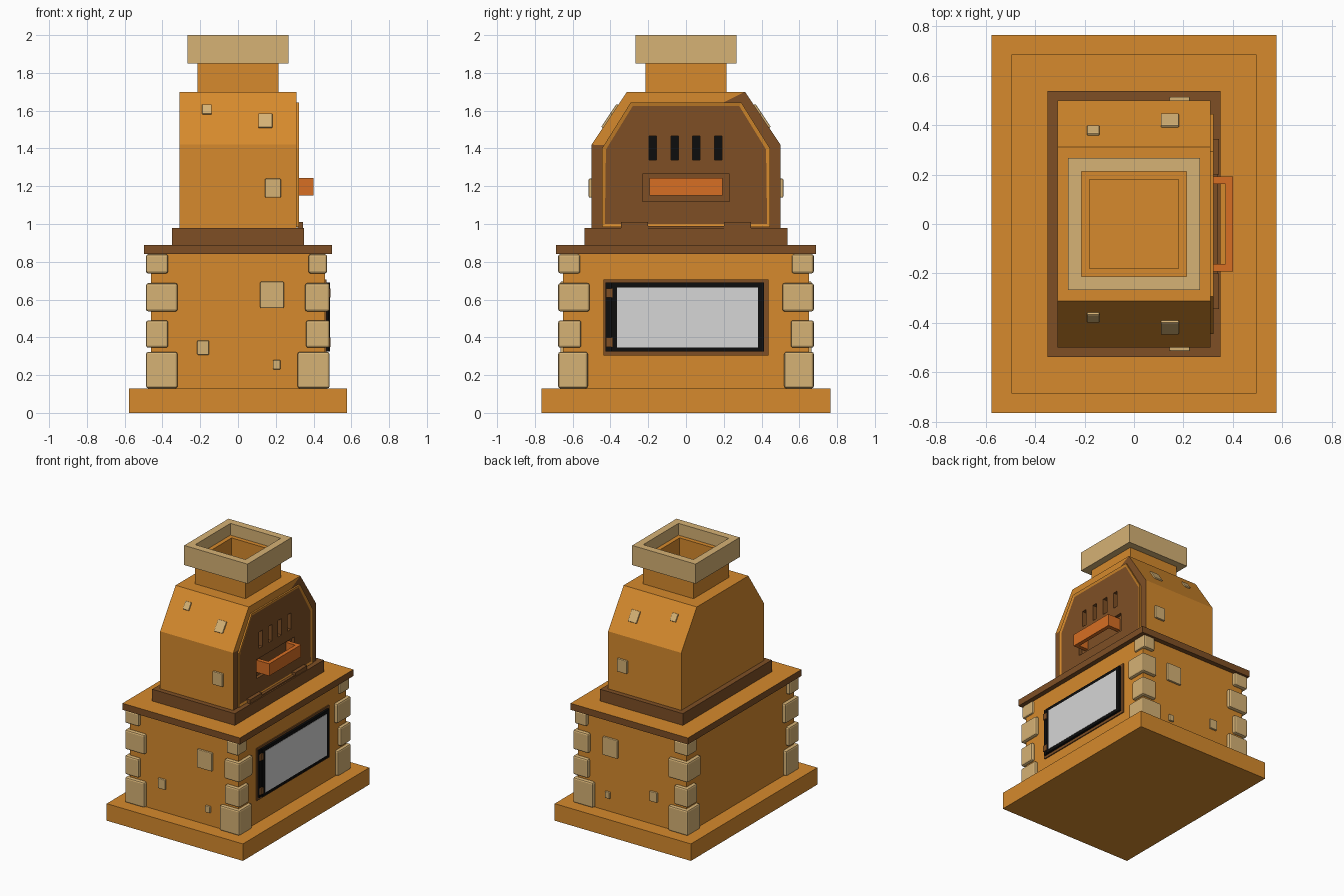
import bpy
import bmesh
import math
from mathutils import Matrix, Vector

cube = bpy.data.objects.get("Cube")
if cube:
    bpy.data.objects.remove(cube)


def material(name, r, g, b):
    m = bpy.data.materials.new(name)
    m.use_nodes = True
    m.diffuse_color = (r, g, b, 1)
    m.node_tree.nodes["Principled BSDF"].inputs["Base Color"].default_value = (r, g, b, 1)
    return m


ORANGE = material("orange clay", 0.67, 0.254, 0.026)
BROWN = material("brown trim", 0.209, 0.078, 0.0185)
CREAM = material("cream stone", 0.67, 0.445, 0.178)
COPPER = material("copper handle", 0.68, 0.156, 0.017)
GREY = material("grey glass", 0.67, 0.67, 0.67)
BLACK = material("black iron", 0.004, 0.004, 0.004)


def finish(name, bm, *mats):
    bmesh.ops.recalc_face_normals(bm, faces=bm.faces)
    mesh = bpy.data.meshes.new(name)
    bm.to_mesh(mesh)
    bm.free()
    for m in mats:
        mesh.materials.append(m)
    ob = bpy.data.objects.new(name, mesh)
    bpy.context.collection.objects.link(ob)
    return ob


def box(name, x, y, z, *mats, bevel=0, rule=None):
    """Box from (min, max) ranges, with optional bevel and face colour rule."""
    bm = bmesh.new()
    size = Vector((x[1] - x[0], y[1] - y[0], z[1] - z[0]))
    mid = Vector((x[0] + x[1], y[0] + y[1], z[0] + z[1])) / 2
    bmesh.ops.create_cube(bm, size=1, matrix=Matrix.Translation(mid) @ Matrix.Diagonal(size.to_4d()))
    if bevel:
        bmesh.ops.bevel(bm, geom=bm.edges[:], offset=bevel, segments=2, profile=0.5, affect='EDGES')
    bm.normal_update()
    if rule:
        for f in bm.faces:
            f.material_index = rule(f)
    return finish(name, bm, *mats)


def prism(name, profile, x0, x1, *mats):
    """Extrude a (y, z) profile along x."""
    bm = bmesh.new()
    face = bm.faces.new([bm.verts.new((x0, y, z)) for y, z in profile])
    ext = bmesh.ops.extrude_face_region(bm, geom=[face])
    verts = [v for v in ext["geom"] if isinstance(v, bmesh.types.BMVert)]
    bmesh.ops.translate(bm, verts=verts, vec=(x1 - x0, 0, 0))
    return finish(name, bm, *mats)


def tube(name, outer, inner, z0, z1, mat):
    """Hollow square tube."""
    bm = bmesh.new()
    rings = []
    for r, z in ((outer, z0), (outer, z1), (inner, z1), (inner, z0)):
        rings.append([bm.verts.new((sx * r, sy * r, z)) for sx, sy in ((-1, -1), (1, -1), (1, 1), (-1, 1))])
    for a, b in zip(rings, rings[1:] + rings[:1]):
        for i in range(4):
            j = (i + 1) % 4
            bm.faces.new((a[i], a[j], b[j], b[i]))
    return finish(name, bm, mat)


def sym(r):
    return (-r, r)


def arch(w, z0, shoulder, top_w, top):
    return [(-w, z0), (w, z0), (w, shoulder), (top_w, top), (-top_w, top), (-w, shoulder)]


# Base, lower body and ledges
box("base_slab", sym(0.577), sym(0.765), (0, 0.13), ORANGE)
box("lower_body", sym(0.46), sym(0.65), (0.13, 0.84), ORANGE)
box("ledge", sym(0.497), sym(0.687), (0.84, 0.89), BROWN, ORANGE,
    rule=lambda f: int(f.normal.z > 0.5))
box("oven_plinth", sym(0.35), sym(0.538), (0.89, 0.98), BROWN)

# Corner stones: z range, inner x on the left, inner x on the right, outer x, inner y
stones = [
    ((0.13, 0.323), 0.32, 0.315, 0.485, 0.52),
    ((0.345, 0.49), 0.37, 0.36, 0.485, 0.555),
    ((0.537, 0.687), 0.32, 0.355, 0.485, 0.51),
    ((0.738, 0.84), 0.37, 0.373, 0.472, 0.56),
]
for z, x_neg, x_pos, x_out, y_in in stones:
    for sy in (-1, 1):
        y = sorted((sy * y_in, sy * 0.677))
        box("corner_stone", (-0.487, -x_neg), y, z, CREAM, bevel=0.012)
        box("corner_stone", (x_pos, x_out), y, z, CREAM, bevel=0.012)

# Oven dome with framed door
dome = prism("oven_dome", arch(0.5, 0.98, 1.42, 0.312, 1.70), -0.31, 0.31, ORANGE, BROWN, BLACK)
frame = prism("door_frame", arch(0.445, 0.985, 1.40, 0.293, 1.643), 0.30, 0.322, ORANGE, BROWN, BLACK)
bm = bmesh.new()
bm.from_mesh(frame.data)
front = [f for f in bm.faces if f.normal.x > 0.9]
bmesh.ops.inset_region(bm, faces=front, thickness=0.022, depth=0)
bmesh.ops.translate(bm, verts=front[0].verts[:], vec=(-0.006, 0, 0))
front[0].material_index = 1
bm.to_mesh(frame.data)
bm.free()

# Vent slots and handle recess cut into the door
cutters = [box("vent_cutter", (0.24, 0.4), (y - 0.02, y + 0.02), (1.34, 1.465), BROWN)
           for y in (-0.175, -0.06, 0.055, 0.17)]
cutters.append(box("recess_cutter", (0.292, 0.4), sym(0.23), (1.12, 1.265), BROWN))
for ob in (dome, frame):
    for c in cutters:
        mod = ob.modifiers.new("cut", 'BOOLEAN')
        mod.operation = 'DIFFERENCE'
        mod.solver = 'EXACT'
        mod.object = c
    bpy.context.view_layer.update()
    cut = bpy.data.meshes.new_from_object(ob.evaluated_get(bpy.context.evaluated_depsgraph_get()))
    ob.modifiers.clear()
    ob.data = cut
    for p in cut.polygons:
        c = p.center
        if abs(c.y) < 0.24 and 1.11 < c.z < 1.47 and c.x > 0.2:
            p.material_index = 2 if c.x < 0.25 and p.normal.x > 0.9 else 1
for c in cutters:
    bpy.data.objects.remove(c)

# Door handle and hinges
box("handle_bar", (0.37, 0.40), sym(0.193), (1.15, 1.243), COPPER)
for s in (-1, 1):
    box("handle_leg", (0.29, 0.37), sorted((s * 0.163, s * 0.193)), (1.15, 1.243), COPPER)
    box("door_hinge", (0.315, 0.345), sorted((s * 0.2, s * 0.345)), (0.98, 1.01), BROWN)
box("hinge_rod", (0.32, 0.34), sym(0.31), (0.98, 0.99), BROWN)

# Chimney and cap
tube("chimney", 0.214, 0.18, 1.70, 1.91, ORANGE)
tube("chimney_cap", 0.268, 0.213, 1.85, 2.0, CREAM)

# Lower window
box("window_surround", (0.45, 0.468), sym(0.437), (0.305, 0.705), BROWN)
box("window_frame", (0.46, 0.486), (-0.395, 0.412), (0.325, 0.69), BLACK)
box("window_edge", (0.46, 0.478), (-0.425, -0.39), (0.325, 0.69), BLACK)
box("window_glass", (0.48, 0.488), (-0.365, 0.38), (0.347, 0.665), GREY)
for z in (0.35, 0.61):
    box("window_hinge", (0.46, 0.489), (-0.423, -0.388), (z, z + 0.048), BROWN)

# Scattered wall stones: x, z, width, height, wall y
wall_stones = [
    (0.18, 0.625, 0.125, 0.14, 0.65), (-0.185, 0.345, 0.062, 0.076, 0.65),
    (0.205, 0.255, 0.04, 0.05, 0.65), (0.185, 1.19, 0.084, 0.1, 0.5),
]
for x, z, w, h, y in wall_stones:
    for s in (-1, 1):
        box("wall_stone", (x - w / 2, x + w / 2), sorted((s * (y - 0.02), s * (y + 0.015))),
            (z - h / 2, z + h / 2), CREAM, bevel=0.005)

# Stones on the sloping roof sides
tilt = math.atan2(0.188, 0.28)
for x, z, w, h in ((-0.165, 1.605, 0.05, 0.06), (0.145, 1.545, 0.073, 0.088)):
    y = 0.5 - (z - 1.42) * math.tan(tilt)
    for s in (-1, 1):
        ob = box("roof_stone", sym(w / 2), sym(0.01), sym(h / 2), CREAM, bevel=0.004)
        ob.location = (x, s * y, z)
        ob.rotation_euler.x = s * tilt
